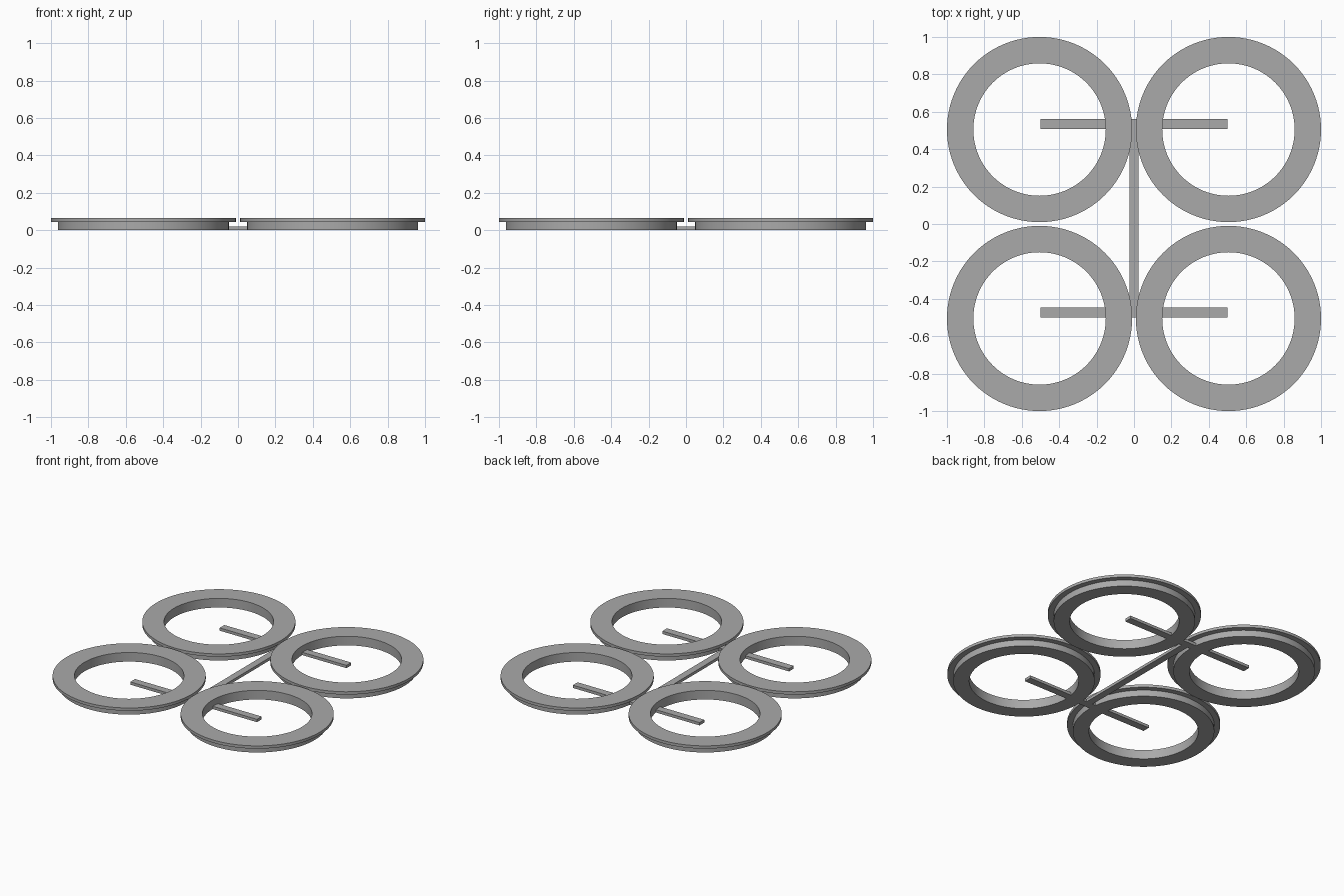
import bpy, bmesh, math
from mathutils import Matrix, Vector

cube = bpy.data.objects.get("Cube")
if cube:
    bpy.data.objects.remove(cube, do_unlink=True)

GREY = (0.40, 0.40, 0.40, 1.0)
grey = bpy.data.materials.new("plain grey")
grey.use_nodes = True
grey.diffuse_color = GREY
grey.node_tree.nodes["Principled BSDF"].inputs["Base Color"].default_value = GREY

CENTRE = 0.505
SEGMENTS = 96
# Radius and height round the ring's stepped cross-section
PROFILE = [(0.354, 0), (0.457, 0), (0.457, 0.045),
           (0.495, 0.045), (0.495, 0.065), (0.354, 0.065)]


def add_object(name, bm):
    bmesh.ops.recalc_face_normals(bm, faces=bm.faces)
    mesh = bpy.data.meshes.new(name)
    bm.to_mesh(mesh)
    bm.free()
    mesh.materials.append(grey)
    obj = bpy.data.objects.new(name, mesh)
    bpy.context.collection.objects.link(obj)
    return obj


def add_ring(name, x, y):
    bm = bmesh.new()
    verts = [bm.verts.new((r, 0, z)) for r, z in PROFILE]
    edges = [bm.edges.new((verts[i - 1], verts[i])) for i in range(len(verts))]
    bmesh.ops.spin(bm, geom=verts + edges, cent=(0, 0, 0), axis=(0, 0, 1),
                   angle=math.tau, steps=SEGMENTS, use_merge=True)
    bmesh.ops.remove_doubles(bm, verts=bm.verts, dist=0.0001)
    obj = add_object(name, bm)
    obj.location = (x, y, 0)
    bpy.ops.object.select_all(action='DESELECT')
    obj.select_set(True)
    bpy.context.view_layer.objects.active = obj
    bpy.ops.object.shade_smooth_by_angle(angle=math.radians(30))


def add_bar(name, low, high):
    low, high = Vector(low), Vector(high)
    bm = bmesh.new()
    bmesh.ops.create_cube(bm, size=1, matrix=Matrix.Translation((low + high) / 2)
                          @ Matrix.Diagonal((high - low).to_4d()))
    add_object(name, bm)


# Four flanged rings
for side, sx in (("left", 1), ("right", -1)):
    for end, sy in (("front", -1), ("back", 1)):
        add_ring(f"{end}_{side}_ring", sx * CENTRE, sy * CENTRE)

# Flat bars joining the rings
TOP = 0.02
add_bar("front_cross_bar", (-0.5, -0.5, 0), (0.5, -0.447, TOP))
add_bar("back_cross_bar", (-0.5, 0.508, 0), (0.5, 0.561, TOP))
add_bar("middle_bar", (-0.025, -0.5, 0), (0.025, 0.561, TOP))
